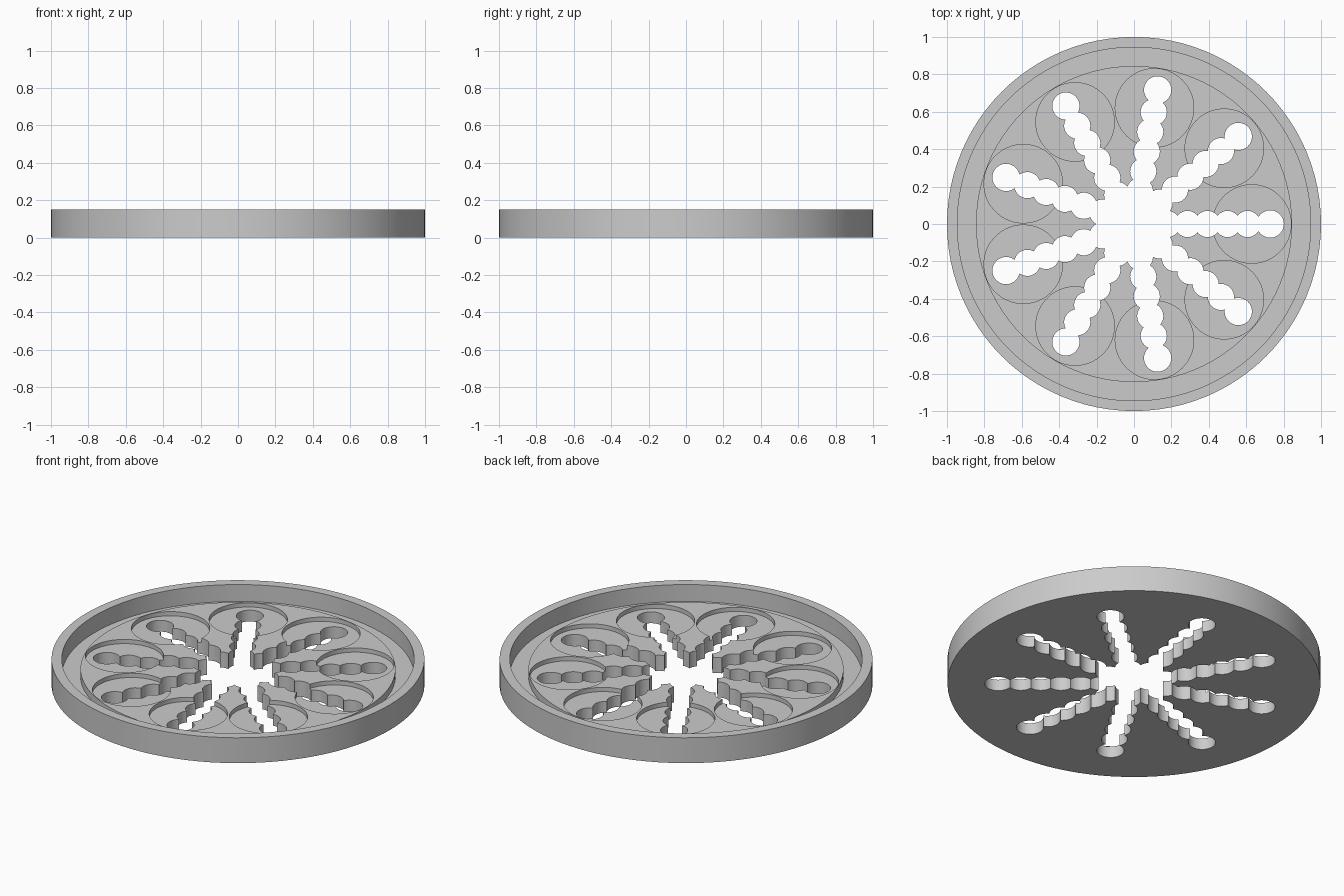
import bpy, bmesh, math
from mathutils import Matrix, Vector

cube = bpy.data.objects.get("Cube")
if cube:
    bpy.data.objects.remove(cube, do_unlink=True)

GREY = (0.6, 0.6, 0.6, 1.0)
ARMS = 9

grey = bpy.data.materials.new("plain_grey")
grey.use_nodes = True
grey.diffuse_color = GREY
grey.node_tree.nodes["Principled BSDF"].inputs["Base Color"].default_value = GREY


def make_object(name, bm):
    bmesh.ops.recalc_face_normals(bm, faces=bm.faces)
    mesh = bpy.data.meshes.new(name)
    bm.to_mesh(mesh)
    bm.free()
    mesh.materials.append(grey)
    obj = bpy.data.objects.new(name, mesh)
    bpy.context.collection.objects.link(obj)
    return obj


def lathe(name, profile, steps):
    bm = bmesh.new()
    verts = [bm.verts.new((r, 0, z)) for r, z in profile]
    edges = [bm.edges.new(pair) for pair in zip(verts, verts[1:])]
    bmesh.ops.spin(bm, geom=verts + edges, cent=(0, 0, 0), axis=(0, 0, 1),
                   angle=math.tau, steps=steps, use_merge=True)
    bmesh.ops.remove_doubles(bm, verts=bm.verts, dist=1e-5)
    return make_object(name, bm)


def add_post(bm, distance, angle, radius, low, high, sides):
    spot = Vector((distance * math.cos(angle), distance * math.sin(angle), (low + high) / 2))
    turn = Matrix.Rotation(angle, 4, "Z")
    bmesh.ops.create_cone(bm, cap_ends=True, segments=sides, radius1=radius, radius2=radius,
                          depth=high - low, matrix=Matrix.Translation(spot) @ turn)


def cut(target, name, bm):
    cutter = make_object(name, bm)
    cutter.hide_render = True
    mod = target.modifiers.new(name, "BOOLEAN")
    mod.operation, mod.solver, mod.use_self = "DIFFERENCE", "EXACT", True
    mod.object = cutter
    bpy.context.view_layer.objects.active = target
    bpy.ops.object.modifier_apply(modifier=name)
    bpy.data.objects.remove(cutter, do_unlink=True)


# Round tray: raised rim, sunken ring groove, raised middle plate
tray = lathe("round_tray", [(0, 0), (1, 0), (1, 0.15), (0.945, 0.15), (0.945, 0.05),
                            (0.845, 0.05), (0.845, 0.092), (0, 0.092)], 96)

# Shallow round pockets
angles = [math.tau * i / ARMS for i in range(ARMS)]
pockets = bmesh.new()
for a in angles:
    add_post(pockets, 0.63, a, 0.21, 0.067, 0.3, 64)
cut(tray, "pocket_cutter", pockets)

# Scalloped slots through the floor, joined by an open centre
slots = bmesh.new()
add_post(slots, 0, 0.03, 0.195, -0.1, 0.3, 48)
for a in angles:
    add_post(slots, 0.728, a, 0.073, -0.1, 0.3, 32)
    for k in range(5):
        add_post(slots, 0.607 - 0.107 * k, a, 0.07, -0.1, 0.3, 32)
cut(tray, "slot_cutter", slots)

# Smooth the round walls, keep the rims crisp
bpy.ops.object.select_all(action="DESELECT")
tray.select_set(True)
bpy.context.view_layer.objects.active = tray
bpy.ops.object.shade_smooth_by_angle(angle=math.radians(25))
